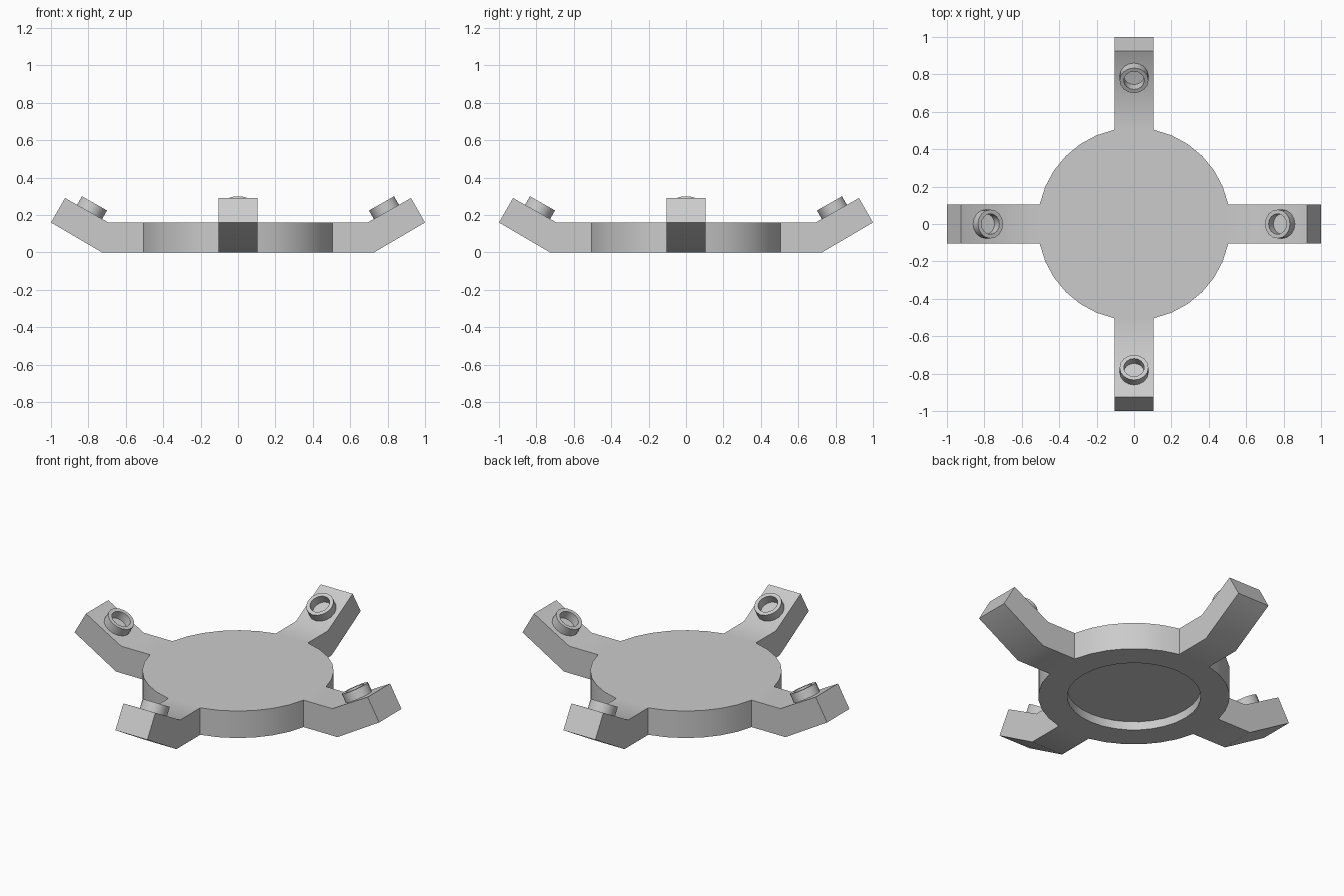
import bpy, bmesh, math
from mathutils import Matrix, Vector

cube = bpy.data.objects.get("Cube")
if cube:
    bpy.data.objects.remove(cube, do_unlink=True)

RADIUS, HEIGHT, HALF_W = 0.515, 0.16, 0.105
RECESS_R, RECESS_D = 0.36, 0.05
EDGE = math.sqrt(RADIUS ** 2 - HALF_W ** 2)
TILT = math.radians(29.7)

grey = bpy.data.materials.new("light grey")
grey.use_nodes = True
grey.diffuse_color = (0.6, 0.6, 0.6, 1)
grey.node_tree.nodes["Principled BSDF"].inputs["Base Color"].default_value = (0.6, 0.6, 0.6, 1)


def finish(bm, name):
    """Weld, orient and shade a mesh, then add it to the scene."""
    bmesh.ops.remove_doubles(bm, verts=bm.verts, dist=0.0005)
    bmesh.ops.recalc_face_normals(bm, faces=bm.faces)
    mesh = bpy.data.meshes.new(name)
    bm.to_mesh(mesh)
    bm.free()
    mesh.materials.append(grey)
    obj = bpy.data.objects.new(name, mesh)
    bpy.context.collection.objects.link(obj)
    bpy.ops.object.select_all(action="DESELECT")
    obj.select_set(True)
    bpy.context.view_layer.objects.active = obj
    bpy.ops.object.shade_smooth_by_angle(angle=math.radians(35))
    return obj


def face(bm, points):
    return bm.faces.new([bm.verts.new(p) for p in points])


def bridge(bm, a, b, skip=lambda i: False):
    """Quads between two closed rings of points."""
    n = len(a)
    for i in range(n):
        if not skip(i):
            j = (i + 1) % n
            face(bm, (a[i], a[j], b[j], b[i]))


# Base disc outline: a flat chord where each arm joins, arcs between
bm = bmesh.new()
a = math.asin(HALF_W / RADIUS)
gap = (math.pi / 2 - 2 * a) / 6
steps = [-a, 0] + [a + gap * k for k in range(6)]
angles = [q * math.pi / 2 + s for q in range(4) for s in steps]
radii = [EDGE if s == 0 else RADIUS for s in steps] * 4


def ring(rs, z):
    return [Vector((r * math.cos(t), r * math.sin(t), z)) for r, t in zip(rs, angles)]


top, bottom = ring(radii, HEIGHT), ring(radii, 0)
lip = ring([RECESS_R] * len(angles), 0)
floor = ring([RECESS_R] * len(angles), RECESS_D)
face(bm, top)
face(bm, floor)
bridge(bm, top, bottom, skip=lambda i: i % len(steps) < 2)
bridge(bm, bottom, lip)
bridge(bm, lip, floor)

# Four bent arms grown from the chords
profile = [(EDGE, 0), (0.727, 0), (1.0, 0.16), (0.925, 0.291), (0.693, HEIGHT), (EDGE, HEIGHT)]
for q in range(4):
    turn = Matrix.Rotation(q * math.pi / 2, 3, "Z")
    rows = [[turn @ Vector((x, y, z)) for x, z in profile] for y in (-HALF_W, 0, HALF_W)]
    for r0, r1 in zip(rows, rows[1:]):
        for i in range(len(profile) - 1):
            face(bm, (r0[i], r0[i + 1], r1[i + 1], r1[i]))
    for row in (rows[0], rows[2]):
        face(bm, (row[0], row[1], row[4], row[5]))
        face(bm, row[1:5])
finish(bm, "base_with_arms")

# Hollow round pegs standing square to the raised arm tips
SIDES, OUTER, INNER, PEG_H = 16, 0.077, 0.055, 0.052
for q, side in enumerate(("left", "back", "right", "front")):
    bm = bmesh.new()
    place = (Matrix.Rotation(q * math.pi / 2, 4, "Z")
             @ Matrix.Translation((0.793, 0, 0.217))
             @ Matrix.Rotation(-TILT, 4, "Y"))

    def circle(r, z):
        return [place @ Vector((r * math.cos(t), r * math.sin(t), z))
                for t in (2 * math.pi * k / SIDES for k in range(SIDES))]

    rings = [circle(OUTER, -0.003), circle(OUTER, PEG_H), circle(INNER, PEG_H), circle(INNER, -0.003)]
    for r0, r1 in zip(rings, rings[1:] + rings[:1]):
        bridge(bm, r0, r1)
    finish(bm, side + "_peg")
